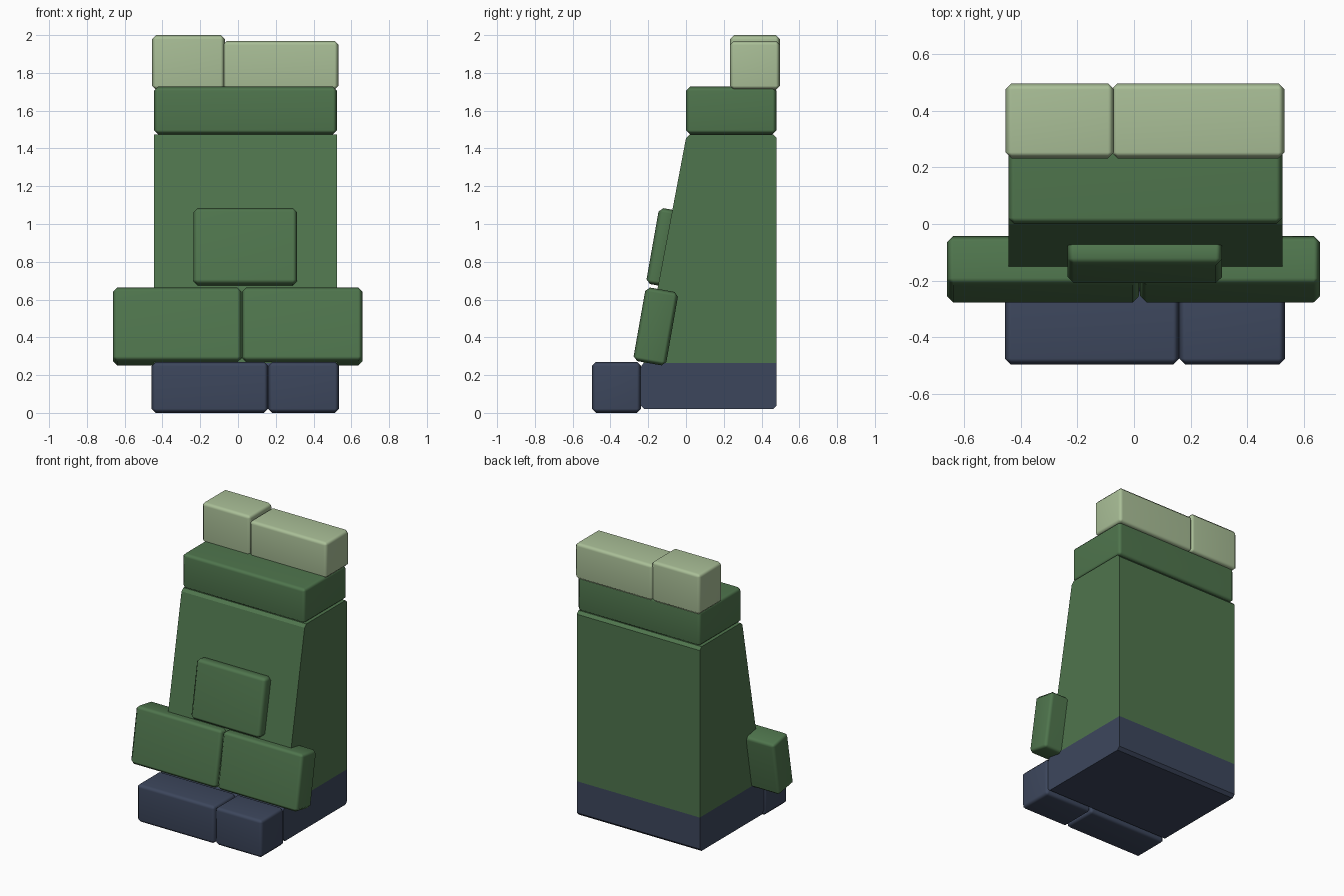
import bpy, bmesh, math
from mathutils import Vector

if "Cube" in bpy.data.objects:
    bpy.data.objects.remove(bpy.data.objects["Cube"])

def mat(name, c):
    m = bpy.data.materials.new(name)
    m.diffuse_color = (*c, 1)
    m.use_nodes = True
    m.node_tree.nodes["Principled BSDF"].inputs["Base Color"].default_value = m.diffuse_color
    return m

GREEN = mat("mid_green", (0.078, 0.178, 0.074))
PALE = mat("pale_green", (0.40, 0.52, 0.31))
NAVY = mat("slate_navy", (0.046, 0.062, 0.108))

def add(name, bm, mats):
    bmesh.ops.recalc_face_normals(bm, faces=bm.faces)
    me = bpy.data.meshes.new(name)
    bm.to_mesh(me)
    bm.free()
    for m in mats:
        me.materials.append(m)
    ob = bpy.data.objects.new(name, me)
    bpy.context.collection.objects.link(ob)
    return ob

def block(name, x, y, z, material, tilt=0, bevel=0.022):
    """Chamfered box given by its ranges, tilted back about x at its centre."""
    bm = bmesh.new()
    bmesh.ops.create_cube(bm, size=1)
    size = [r[1] - r[0] for r in (x, y, z)]
    for v in bm.verts:
        v.co = Vector([v.co[i] * size[i] for i in range(3)])
    ob = add(name, bm, [material])
    ob.location = [(r[0] + r[1]) / 2 for r in (x, y, z)]
    ob.rotation_euler.x = -math.radians(tilt)
    b = ob.modifiers.new("chamfer", 'BEVEL')
    b.width = bevel
    b.segments = 1
    for p in ob.data.polygons:
        p.use_smooth = True
    # keeps the big faces flat while the chamfers blend
    w = ob.modifiers.new("normals", 'WEIGHTED_NORMAL')
    w.keep_sharp = True
    return ob

# Main body: side profile extruded across x, with a dark band at the foot
profile = [(-0.22, 0.02), (0.46, 0.02), (0.48, 0.04), (0.48, 1.455), (0.46, 1.475),
           (0.02, 1.475), (0.0, 1.455), (-0.225, 0.265), (-0.24, 0.24), (-0.24, 0.04)]
bm = bmesh.new()
face = bm.faces.new([bm.verts.new((-0.445, y, z)) for y, z in profile])
ext = bmesh.ops.extrude_face_region(bm, geom=[face])
bmesh.ops.translate(bm, vec=(0.97, 0, 0),
                    verts=[g for g in ext["geom"] if isinstance(g, bmesh.types.BMVert)])
bmesh.ops.bisect_plane(bm, geom=bm.verts[:] + bm.edges[:] + bm.faces[:],
                       plane_co=(0, 0, 0.265), plane_no=(0, 0, 1))
for f in bm.faces:
    f.material_index = 1 if max(v.co.z for v in f.verts) < 0.27 else 0
add("body", bm, [GREEN, NAVY])

# Upper collar and the two pale cap blocks
block("collar", (-0.445, 0.525), (0.0, 0.48), (1.475, 1.727), GREEN)
block("cap_left", (-0.455, -0.07), (0.232, 0.498), (1.71, 2.0), PALE)
block("cap_right", (-0.08, 0.533), (0.232, 0.498), (1.71, 1.97), PALE)

# Two foot blocks at the front
block("foot_left", (-0.457, 0.16), (-0.498, -0.238), (0.0, 0.27), NAVY)
block("foot_right", (0.16, 0.535), (-0.498, -0.238), (0.0, 0.27), NAVY)

# Leaning blocks and the raised panel on the sloped front
for name, x in (("lower_block_left", (-0.662, 0.018)), ("lower_block_right", (0.022, 0.658))):
    block(name, x, (-0.248, -0.072), (0.26, 0.655), GREEN, tilt=10)
block("front_panel", (-0.235, 0.312), (-0.178, -0.078), (0.674, 1.082), GREEN, tilt=10)
